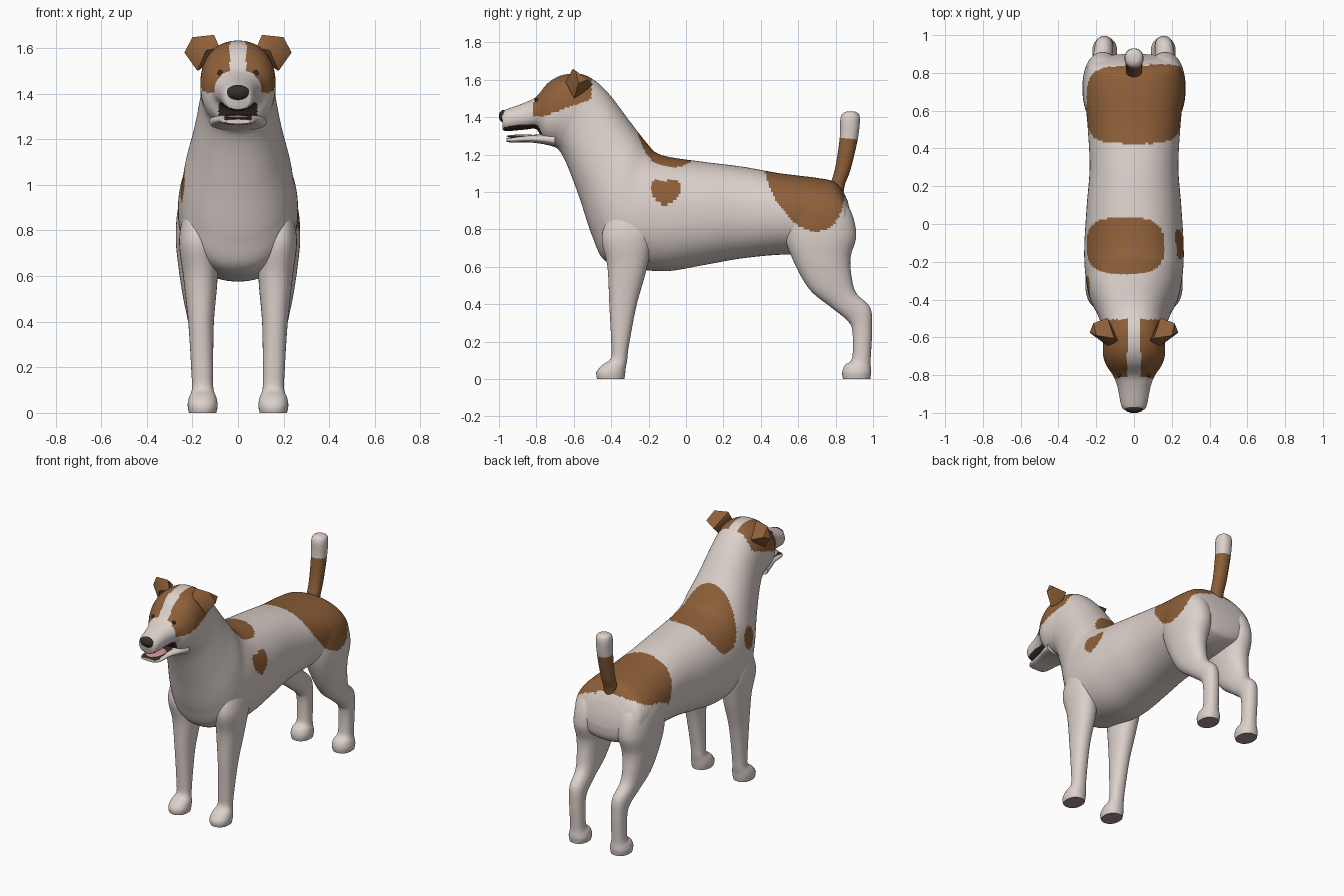
import bpy, bmesh, math
from mathutils import Vector, Matrix
from mathutils.bvhtree import BVHTree


def material(name, rgb):
    m = bpy.data.materials.new(name)
    m.diffuse_color = (*rgb, 1)
    return m


MATS = [material("white fur", (0.72, 0.64, 0.60)), material("brown fur", (0.27, 0.115, 0.04)),
        material("dark nose", (0.035, 0.028, 0.025)), material("pink tongue", (0.65, 0.32, 0.30)),
        material("paw pad", (0.42, 0.28, 0.28))]
WHITE, BROWN, DARK, PINK, PAD = range(5)


def finish(bm, name, paint):
    bmesh.ops.recalc_face_normals(bm, faces=bm.faces)
    bm.normal_update()
    me = bpy.data.meshes.new(name)
    for m in MATS:
        me.materials.append(m)
    for f in bm.faces:
        f.material_index = paint(f.calc_center_median(), f.normal)
    bm.to_mesh(me)
    ob = bpy.data.objects.new(name, me)
    bpy.context.collection.objects.link(ob)
    bpy.context.view_layer.objects.active = ob
    bpy.ops.object.select_all(action='DESELECT')
    ob.select_set(True)
    bpy.ops.object.shade_smooth_by_angle(angle=math.radians(50))
    return ob


def spline(a, b, c, d, t):
    return [0.5 * (2 * q + (r - p) * t + (2 * p - 5 * q + 4 * r - s) * t * t + (3 * q - p - 3 * r + s) * t ** 3)
            for p, q, r, s in zip(a, b, c, d)]


def loft(name, secs, paint, seg=48, step=0.02, power=2.2, side=1):
    """Each section: y,z of one edge, y,z of the opposite edge, half width, centre x."""
    rows = []
    for i in range(len(secs) - 1):
        a, b, c, d = secs[max(i - 1, 0)], secs[i], secs[i + 1], secs[min(i + 2, len(secs) - 1)]
        dist = max(math.dist(b[:2], c[:2]), math.dist(b[2:4], c[2:4]))
        n = max(2, round(dist / step))
        rows += [spline(a, b, c, d, k / n) for k in range(n)]
    rows.append(secs[-1])
    bm = bmesh.new()
    rings = []
    for y0, z0, y1, z1, w, cx in rows:
        ring = []
        for k in range(seg):
            t = 2 * math.pi * k / seg
            c, s = math.cos(t), math.sin(t)
            u = math.copysign(abs(c) ** (2 / power), c)
            v = math.copysign(abs(s) ** (2 / power), s)
            ring.append(bm.verts.new((side * (cx + w * u), (y0 + y1) / 2 + (y0 - y1) / 2 * v,
                                      max(0, (z0 + z1) / 2 + (z0 - z1) / 2 * v))))
        rings.append(ring)
    for r0, r1 in zip(rings, rings[1:]):
        for k in range(seg):
            j = (k + 1) % seg
            bm.faces.new((r0[k], r0[j], r1[j], r1[k]))
    bm.faces.new(rings[0])
    bm.faces.new(rings[-1])
    return finish(bm, name, paint)


def blob(name, loc, size, colour):
    bm = bmesh.new()
    bmesh.ops.create_uvsphere(bm, u_segments=20, v_segments=12, radius=1,
                              matrix=Matrix.Translation(loc) @ Matrix.Diagonal((*size, 1)))
    return finish(bm, name, lambda c, n: colour)


# Coat pattern
def coat(c, n):
    x, y, z = c
    # mouth roof and back
    if y < -0.745 and 1.29 < z < 1.36 and abs(x) < 0.085 and (n.z < -0.6 or (n.y < -0.5 and y > -0.85)):
        return DARK
    # head mask with a central blaze
    low = 1.405 + max(0, y + 0.76) * 0.36
    if abs(x) > 0.036 and -0.82 + max(0, z - 1.46) * 0.3 < y < -0.505 and z > low:
        return BROWN
    # heart on the right flank
    u, v = (y + 0.11) / 0.07, (z - 0.985) / 0.066
    if x > 0.1 and (u * u + v * v - 1) ** 3 < u * u * v ** 3:
        return BROWN
    # oval on the left shoulder
    if x < -0.1 and ((y + 0.33) / 0.055) ** 2 + ((z - 1.0) / 0.075) ** 2 < 1:
        return BROWN
    # withers patch
    if z > 0.95 and abs((x + 0.045) / 0.205) ** 3 + abs((y + 0.115) / 0.15) ** 3 < 1:
        return BROWN
    # rump patch, reaching lower on the right side
    if z > 0.86 and (x / 0.25) ** 4 + ((y - 0.63) / 0.205) ** 4 < 1 and n.z > 0:
        return BROWN
    d = min(1, max(0, (1.1 - z) / 0.31))
    if x > 0.08 and z > 0.79 and n.x > -0.2 and abs(y - 0.63 - 0.07 * d) < 0.205 * math.sqrt(1 - d * d):
        return BROWN
    return WHITE


# Torso, neck, head and upper muzzle
body = [(0.865, 0.95, 0.90, 0.80, 0.15), (0.835, 1.01, 0.89, 0.73, 0.22), (0.79, 1.055, 0.85, 0.69, 0.25),
        (0.70, 1.075, 0.72, 0.66, 0.262), (0.5, 1.10, 0.52, 0.665, 0.245), (0.3, 1.135, 0.3, 0.645, 0.235),
        (0.1, 1.16, 0.1, 0.61, 0.25), (-0.08, 1.185, -0.1, 0.577, 0.262), (-0.16, 1.21, -0.27, 0.59, 0.262),
        (-0.20, 1.25, -0.43, 0.63, 0.25), (-0.245, 1.305, -0.50, 0.76, 0.235),
        (-0.31, 1.39, -0.57, 0.97, 0.20), (-0.40, 1.51, -0.63, 1.13, 0.172),
        (-0.48, 1.59, -0.67, 1.21, 0.162), (-0.56, 1.63, -0.70, 1.24, 0.165),
        (-0.66, 1.625, -0.735, 1.255, 0.163), (-0.735, 1.585, -0.765, 1.275, 0.145),
        (-0.80, 1.51, -0.80, 1.335, 0.112), (-0.86, 1.478, -0.86, 1.333, 0.088),
        (-0.96, 1.442, -0.96, 1.325, 0.068), (-0.985, 1.43, -0.98, 1.335, 0.052)]
torso = loft("body_and_head", [(*s, 0) for s in body], coat, seg=112, step=0.011)

# Lower jaw, tongue and nose
jaw = [(-0.70, 1.315, -0.70, 1.24, 0.125), (-0.76, 1.31, -0.76, 1.255, 0.11), (-0.84, 1.303, -0.84, 1.265, 0.085),
       (-0.93, 1.293, -0.93, 1.264, 0.072), (-0.96, 1.288, -0.96, 1.268, 0.055)]
loft("lower_jaw", [(*s, 0) for s in jaw], lambda c, n: DARK if n.z > 0.9 and abs(c.x) < 0.06 else WHITE, power=2.6)
blob("tongue", (0, -0.87, 1.298), (0.055, 0.09, 0.009), PINK)
blob("nose", (0, -0.973, 1.405), (0.052, 0.028, 0.034), DARK)

# Tail with a white tip
tail = [(0.75, 0.97, 0.84, 0.97, 0.04), (0.775, 1.05, 0.85, 1.04, 0.043), (0.80, 1.14, 0.88, 1.12, 0.044),
        (0.822, 1.29, 0.918, 1.28, 0.048), (0.825, 1.39, 0.93, 1.385, 0.05), (0.838, 1.42, 0.922, 1.42, 0.042),
        (0.86, 1.43, 0.90, 1.43, 0.02)]
loft("tail", [(*s, 0) for s in tail], lambda c, n: BROWN if c.z < 1.29 else WHITE, seg=32)

front = [(-0.40, 0.92, -0.18, 0.92, 0.05, 0.18), (-0.45, 0.76, -0.18, 0.76, 0.08, 0.178),
         (-0.42, 0.60, -0.21, 0.59, 0.075, 0.165), (-0.41, 0.40, -0.265, 0.39, 0.056, 0.162),
         (-0.40, 0.20, -0.305, 0.18, 0.048, 0.157), (-0.402, 0.11, -0.315, 0.10, 0.047, 0.155),
         (-0.445, 0.077, -0.322, 0.06, 0.06, 0.155), (-0.48, 0.035, -0.325, 0.03, 0.066, 0.155),
         (-0.475, 0, -0.33, 0, 0.06, 0.155)]
hind = [(0.60, 1.0, 0.80, 1.0, 0.06, 0.15), (0.54, 0.92, 0.88, 0.90, 0.10, 0.16),
        (0.525, 0.78, 0.91, 0.77, 0.108, 0.165), (0.57, 0.64, 0.88, 0.65, 0.092, 0.17),
        (0.66, 0.48, 0.885, 0.55, 0.07, 0.172), (0.78, 0.38, 0.91, 0.46, 0.055, 0.167),
        (0.865, 0.31, 0.985, 0.38, 0.05, 0.16), (0.89, 0.25, 0.995, 0.26, 0.047, 0.157),
        (0.888, 0.11, 0.987, 0.10, 0.047, 0.155), (0.85, 0.075, 0.99, 0.05, 0.06, 0.155),
        (0.835, 0.035, 0.99, 0.03, 0.066, 0.155), (0.84, 0, 0.985, 0, 0.06, 0.155)]
ear = [(0.08, -0.62, 1.60), (0.105, -0.605, 1.658), (0.14, -0.645, 1.59), (0.20, -0.59, 1.648),
       (0.235, -0.575, 1.58), (0.215, -0.525, 1.60), (0.14, -0.497, 1.575), (0.178, -0.598, 1.50),
       (0.13, -0.55, 1.53)]


def leg_coat(c, n):
    return PAD if n.z < -0.9 and c.z < 0.01 else coat(c, n)


bm = bmesh.new()
bm.from_mesh(torso.data)
tree = BVHTree.FromBMesh(bm)
bm.free()
for side, label in ((1, "right"), (-1, "left")):
    # Legs
    loft("front_leg_" + label, front, leg_coat, side=side)
    loft("hind_leg_" + label, hind, leg_coat, side=side, seg=72, step=0.012)
    # Folded ear
    bm = bmesh.new()
    for x, y, z in ear:
        bm.verts.new((x * side, y, z))
    bmesh.ops.convex_hull(bm, input=bm.verts)
    finish(bm, "ear_" + label, lambda c, n: BROWN)
    # Eye seated on the face surface
    hit = tree.ray_cast(Vector((0.078 * side, -2, 1.49)), Vector((0, 1, 0)))[0]
    blob("eye_" + label, hit, (0.012, 0.008, 0.014), DARK)
